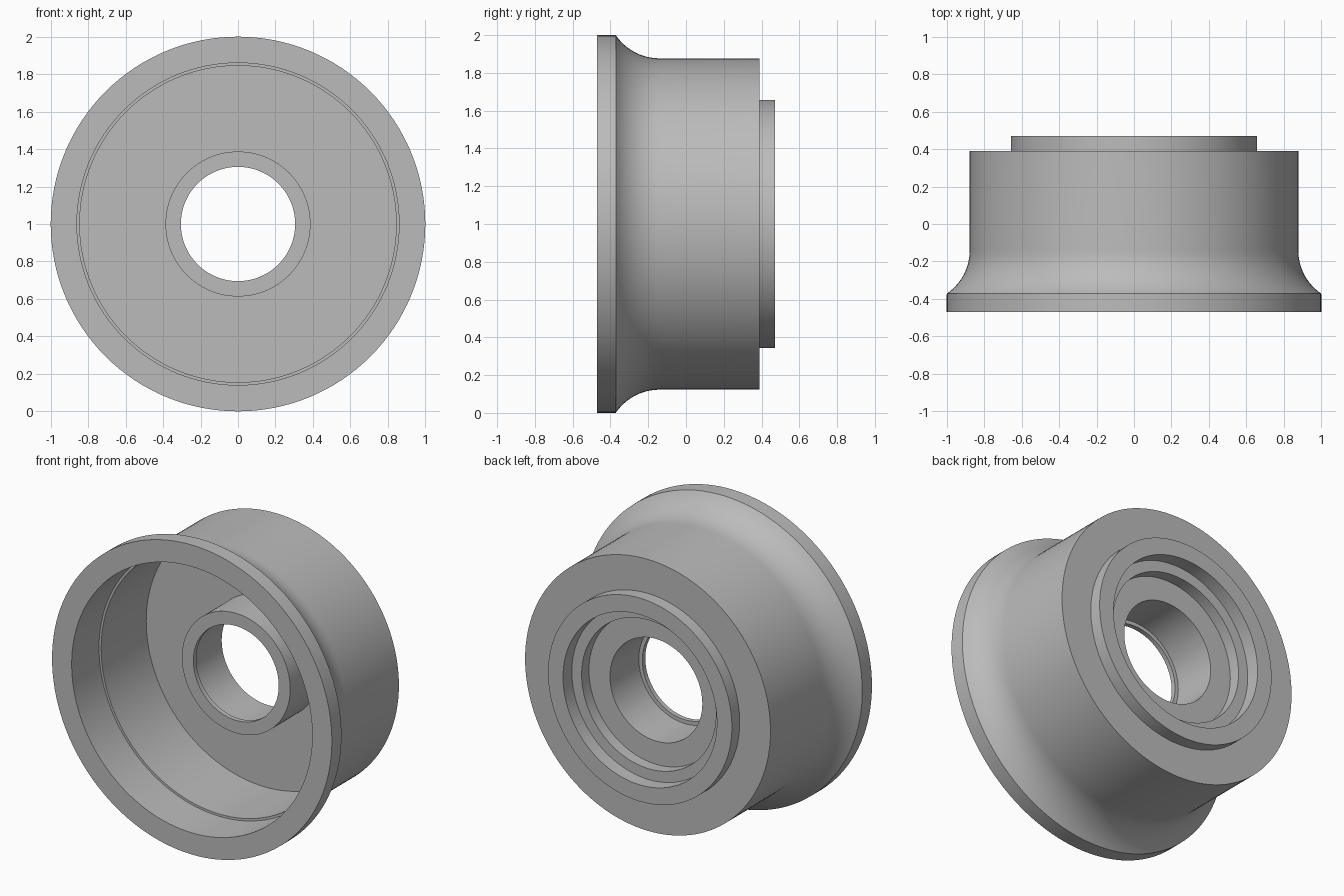
import bpy, bmesh
from math import sin, cos, pi, radians
from mathutils import Vector, Matrix

cube = bpy.data.objects.get("Cube")
if cube:
    bpy.data.objects.remove(cube, do_unlink=True)

SEGMENTS = 128

grey = bpy.data.materials.new("plain grey")
grey.use_nodes = True
colour = (0.5, 0.5, 0.5, 1)
grey.diffuse_color = colour
grey.node_tree.nodes["Principled BSDF"].inputs["Base Color"].default_value = colour


def flare(tread_radius, start_y, arc_radius, sweep, steps):
    """Concave fillet from the flange edge down to the tread, as (radius, y)."""
    points = []
    for i in range(steps + 1):
        a = sweep * (1 - i / steps)
        points.append((tread_radius + arc_radius * (1 - cos(a)),
                       start_y - arc_radius * sin(a)))
    return points


def lathe(name, profile, material):
    """Revolve a closed (radius, y) profile around the wheel axis."""
    bm = bmesh.new()
    verts = [bm.verts.new((r, y, 0)) for r, y in profile]
    edges = [bm.edges.new((v, verts[i - 1])) for i, v in enumerate(verts)]
    bmesh.ops.spin(bm, geom=verts + edges, cent=(0, 0, 0), axis=(0, 1, 0),
                   angle=2 * pi, steps=SEGMENTS, use_merge=True)
    bmesh.ops.remove_doubles(bm, verts=bm.verts, dist=0.0001)
    bmesh.ops.recalc_face_normals(bm, faces=bm.faces)
    bmesh.ops.transform(bm, matrix=Matrix.Translation(Vector((0, 0, 1))), verts=bm.verts)
    mesh = bpy.data.meshes.new(name)
    bm.to_mesh(mesh)
    bm.free()
    mesh.materials.append(material)
    obj = bpy.data.objects.new(name, mesh)
    bpy.context.collection.objects.link(obj)
    bpy.ops.object.select_all(action="DESELECT")
    obj.select_set(True)
    bpy.context.view_layer.objects.active = obj
    bpy.ops.object.shade_smooth_by_angle(angle=radians(25))
    return obj


# Flange rim, flare and tread
outside = [(1, -0.47)] + flare(0.877, -0.14, 0.28, radians(55.8), 12) + [(0.877, 0.39)]
# Raised collar and stepped bearing seat on the back
back = [(0.657, 0.39), (0.657, 0.47), (0.55, 0.47), (0.55, 0.38),
        (0.48, 0.38), (0.48, 0.305)]
# Bore with a thin retaining lip, then the hub
hub = [(0.33, 0.305), (0.33, 0.01), (0.305, 0.01), (0.305, -0.02),
       (0.387, -0.02), (0.387, 0.27)]
# Hollow front with a small step in its wall
hollow = [(0.845, 0.27), (0.845, -0.19), (0.86, -0.19), (0.86, -0.47)]

lathe("flanged_wheel", outside + back + hub + hollow, grey)
